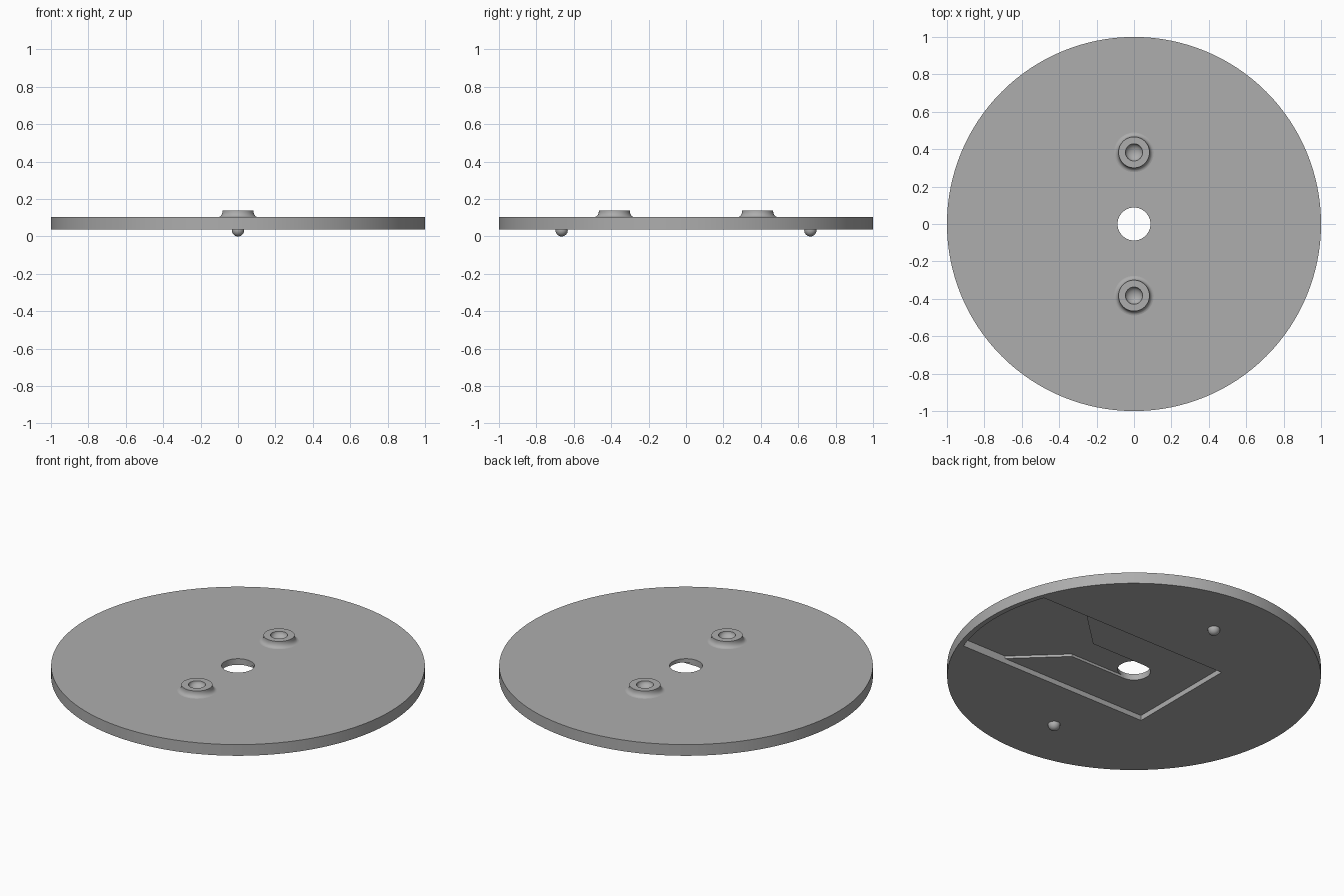
import bpy, bmesh, math

if "Cube" in bpy.data.objects:
    bpy.data.objects.remove(bpy.data.objects["Cube"])

SEG = 128
Z0, Z1 = 0.038, 0.104          # underside and top of the plate
HOLE = 0.088

grey = bpy.data.materials.new("grey")
grey.diffuse_color = (0.42, 0.42, 0.42, 1)
grey.use_nodes = True
grey.node_tree.nodes["Principled BSDF"].inputs["Base Color"].default_value = grey.diffuse_color


def finish(bm, name):
    bmesh.ops.remove_doubles(bm, verts=bm.verts, dist=1e-5)
    bmesh.ops.recalc_face_normals(bm, faces=bm.faces)
    me = bpy.data.meshes.new(name)
    bm.to_mesh(me)
    bm.free()
    me.materials.append(grey)
    ob = bpy.data.objects.new(name, me)
    bpy.context.collection.objects.link(ob)
    return ob


def prism(name, outline, z0, z1):
    """Closed outline extruded from z0 to z1."""
    bm = bmesh.new()
    face = bm.faces.new([bm.verts.new((x, y, z0)) for x, y in outline])
    top = bmesh.ops.extrude_face_region(bm, geom=[face])["geom"]
    bmesh.ops.translate(bm, vec=(0, 0, z1 - z0),
                        verts=[v for v in top if isinstance(v, bmesh.types.BMVert)])
    return finish(bm, name)


def lathe(name, profile, y, steps=48):
    """Profile of (radius, z) spun about a vertical axis at y."""
    bm = bmesh.new()
    vs = [bm.verts.new((r, 0, z)) for r, z in profile]
    es = [bm.edges.new(p) for p in zip(vs, vs[1:])]
    bmesh.ops.spin(bm, geom=vs + es, cent=(0, 0, 0), axis=(0, 0, 1),
                   angle=math.tau, steps=steps)
    ob = finish(bm, name)
    ob.location.y = y
    return ob


def circle(r, n):
    return [(r * math.cos(math.tau * i / n), r * math.sin(math.tau * i / n)) for i in range(n)]


def smooth(ob, angle=30):
    bpy.ops.object.select_all(action='DESELECT')
    ob.select_set(True)
    bpy.context.view_layer.objects.active = ob
    bpy.ops.object.shade_smooth_by_angle(angle=math.radians(angle))


def cut(ob, cutter):
    mod = ob.modifiers.new("cut", 'BOOLEAN')
    mod.operation, mod.solver, mod.object = 'DIFFERENCE', 'EXACT', cutter
    bpy.context.view_layer.objects.active = ob
    bpy.ops.object.modifier_apply(modifier=mod.name)
    bpy.data.objects.remove(cutter)


# round plate
plate = prism("plate", circle(1.0, SEG), Z0, Z1)

# underside pocket: rectangle closed by an arc just inside the rim
W, R = 0.335, 0.97
a = math.asin(W / R)
arc = [(R * math.cos(t), R * math.sin(t)) for t in (-a + 2 * a * i / 16 for i in range(17))]
cut(plate, prism("pocket_cutter", [(-0.33, W), (-0.33, -W)] + arc, -0.1, Z0 + 0.03))

# deeper channel that leaves the hole and flares to the pocket sides
flare = [(0, 0.088), (0, -0.088), (0.36, -0.088), (0.62, -W)] + arc + [(0.62, W), (0.36, 0.088)]
cut(plate, prism("channel_cutter", flare, -0.1, Z0 + 0.045))

# centre hole
cut(plate, prism("hole_cutter", circle(HOLE, 64), -0.2, 0.3))
smooth(plate)

# bosses with a concave foot and a rounded dimple
top, rim, dimple, depth = 0.139, 0.083, 0.046, 0.033
boss = [(0, Z1 - 0.01), (0.106, Z1 - 0.01)]
for i in range(7):
    t = math.pi / 2 * i / 6
    boss.append((0.106 - 0.023 * math.sin(t), top - 0.004 - 0.031 * math.cos(t)))
boss.append((rim, top))
for i in range(9):
    t = math.pi / 2 * i / 8
    boss.append((dimple * math.cos(t), top - depth * math.sin(t)))
for side, y in (("back", 0.383), ("front", -0.383)):
    smooth(lathe(side + "_boss", boss, y))

# ball feet sunk into the underside
r = 0.033
foot = [(r * math.sin(math.pi * i / 16), r - r * math.cos(math.pi * i / 16)) for i in range(17)]
for side, y in (("back", 0.665), ("front", -0.665)):
    smooth(lathe(side + "_foot", foot, y, 32))
